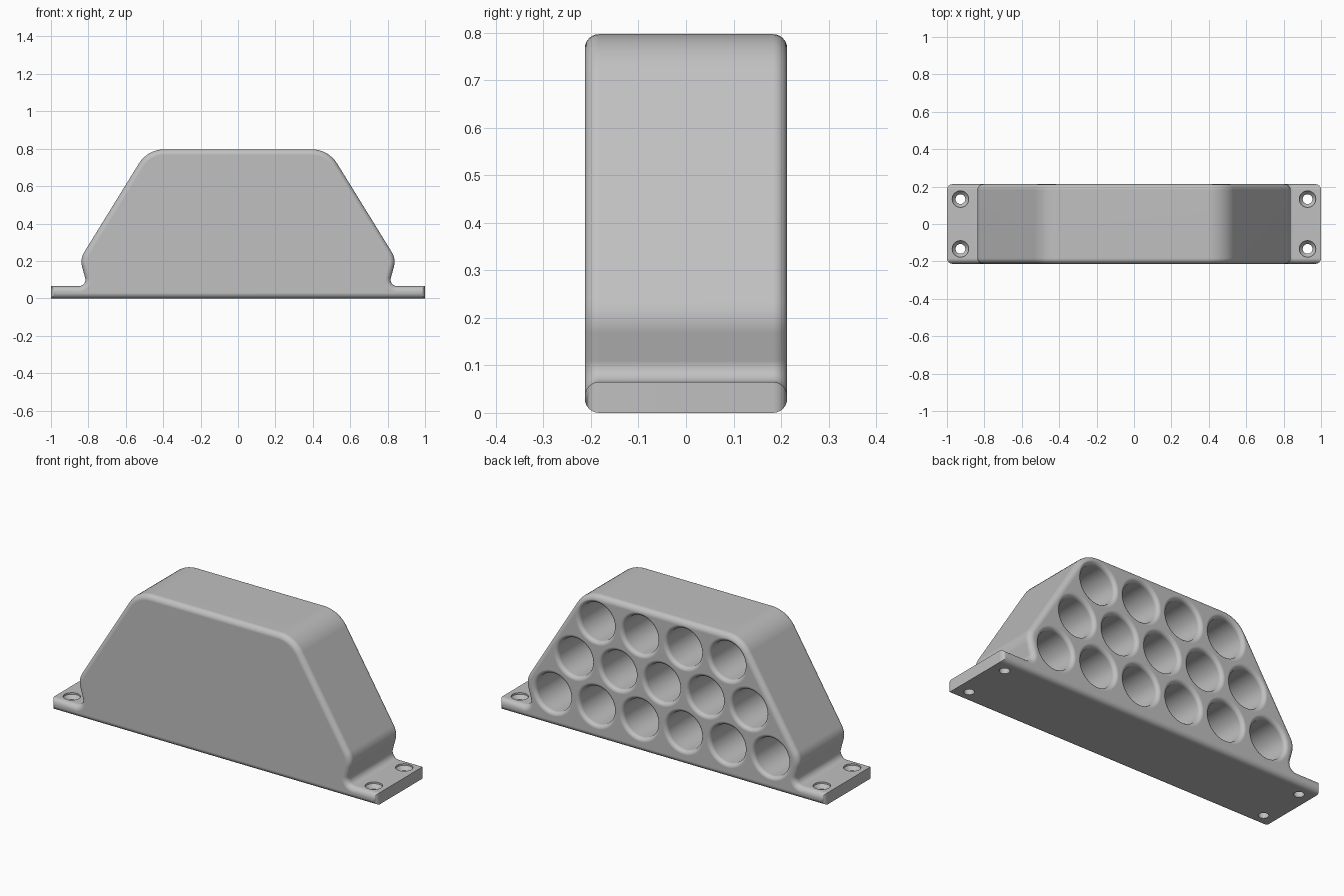
import bpy, bmesh, math
from mathutils import Vector, Matrix

cube = bpy.data.objects.get("Cube")
if cube:
    bpy.data.objects.remove(cube, do_unlink=True)

HALF_Y = 0.213      # half thickness
EDGE = 0.03         # rounding of front and back edges
BASE_T = 0.065      # flange thickness

grey = bpy.data.materials.new("light_grey")
grey.use_nodes = True
colour = (0.53, 0.53, 0.53, 1)
grey.diffuse_color = colour
grey.node_tree.nodes["Principled BSDF"].inputs["Base Color"].default_value = colour


def rounded(corners, steps=8):
    """Closed outline from (x, z, radius) corners."""
    out = []
    n = len(corners)
    for i, (x, z, r) in enumerate(corners):
        p = Vector((x, z))
        if r == 0:
            out.append(p)
            continue
        a = (Vector(corners[i - 1][:2]) - p).normalized()
        b = (Vector(corners[(i + 1) % n][:2]) - p).normalized()
        half = a.angle(b) / 2
        centre = p + (a + b).normalized() * r / math.sin(half)
        start = p + a * r / math.tan(half) - centre
        end = p + b * r / math.tan(half) - centre
        turn = math.atan2(start.x * end.y - start.y * end.x, start.dot(end))
        for k in range(steps + 1):
            out.append(centre + Matrix.Rotation(turn * k / steps, 2) @ start)
    return out


def inset(points, d):
    """Shift a counter-clockwise outline inwards by d."""
    out = []
    for i, p in enumerate(points):
        a = (p - points[i - 1]).normalized()
        b = (points[(i + 1) % len(points)] - p).normalized()
        na, nb = Vector((-a.y, a.x)), Vector((-b.y, b.x))
        out.append(p + (na + nb) * d / (1 + na.dot(nb)))
    return out


def skin(bm, rings):
    """Join rings of points with quads and close both ends."""
    rows = [[bm.verts.new(p) for p in ring] for ring in rings]
    n = len(rows[0])
    for r0, r1 in zip(rows, rows[1:]):
        for i in range(n):
            j = (i + 1) % n
            bm.faces.new((r0[i], r0[j], r1[j], r1[i]))
    bm.faces.new(rows[0])
    bm.faces.new(rows[-1])


def lathe(bm, profile, matrix, sides):
    """Turn (radius, height) pairs around local z."""
    skin(bm, [[matrix @ Vector((r * math.cos(math.tau * i / sides),
                                r * math.sin(math.tau * i / sides), h))
               for i in range(sides)] for r, h in profile])


def make_object(name, bm):
    bmesh.ops.recalc_face_normals(bm, faces=bm.faces[:])
    mesh = bpy.data.meshes.new(name)
    bm.to_mesh(mesh)
    bm.free()
    mesh.materials.append(grey)
    obj = bpy.data.objects.new(name, mesh)
    bpy.context.collection.objects.link(obj)
    return obj


# Block with mounting flanges: one outline, rounded towards front and back
right = [(1, 0, 0), (1, BASE_T, 0), (0.805, BASE_T, 0.035),
         (0.845, 0.21, 0.1), (0.483, 0.797, 0.16)]
outline = rounded(right + [(-x, z, r) for x, z, r in reversed(right)])
arc = [math.pi / 2 * k / 6 for k in range(7)]
levels = [(EDGE * (1 - math.sin(t)), HALF_Y - EDGE * (1 - math.cos(t)))
          for t in reversed(arc)]
levels = [(EDGE * (1 - math.cos(t)), HALF_Y - EDGE * (1 - math.sin(t))) for t in arc]
stations = [(d, -y) for d, y in reversed(levels)] + levels
bm = bmesh.new()
skin(bm, [[Vector((p.x, y, p.y)) for p in inset(outline, d)] for d, y in stations])
block = make_object("holder_block", bm)

# Blind round pockets in the back, in three staggered rows
PITCH, POCKET_R, LIP = 0.268, 0.105, 0.022
pocket = [(POCKET_R + LIP, 0.02)]
pocket += [(POCKET_R + LIP * (1 - math.sin(t)), -LIP * (1 - math.cos(t))) for t in arc]
pocket.append((POCKET_R, -0.37))
bm = bmesh.new()
face_back = Matrix.Rotation(-math.pi / 2, 4, 'X')
for row, count in enumerate((6, 5, 4)):
    for i in range(count):
        place = Vector(((i - (count - 1) / 2) * PITCH, HALF_Y, 0.182 + 0.232 * row))
        lathe(bm, pocket, Matrix.Translation(place) @ face_back, 48)

# Countersunk screw holes in the flanges
screw = [(0.026, -0.02), (0.026, 0.035), (0.044, 0.056), (0.044, BASE_T + 0.01)]
for sx in (-1, 1):
    for sy in (-1, 1):
        lathe(bm, screw, Matrix.Translation((sx * 0.928, sy * 0.133, 0)), 32)
cutter = make_object("hole_cutter", bm)
cutter.hide_render = True

cut = block.modifiers.new("holes", 'BOOLEAN')
cut.operation = 'DIFFERENCE'
cut.solver = 'EXACT'
cut.object = cutter
bpy.ops.object.select_all(action='DESELECT')
block.select_set(True)
bpy.context.view_layer.objects.active = block
bpy.ops.object.modifier_apply(modifier=cut.name)
bpy.data.objects.remove(cutter, do_unlink=True)

# Smooth roundings, crisp edges, flat large faces
bpy.ops.object.shade_smooth_by_angle(angle=math.radians(32))
weighted = block.modifiers.new("flat_faces", 'WEIGHTED_NORMAL')
weighted.keep_sharp = True
